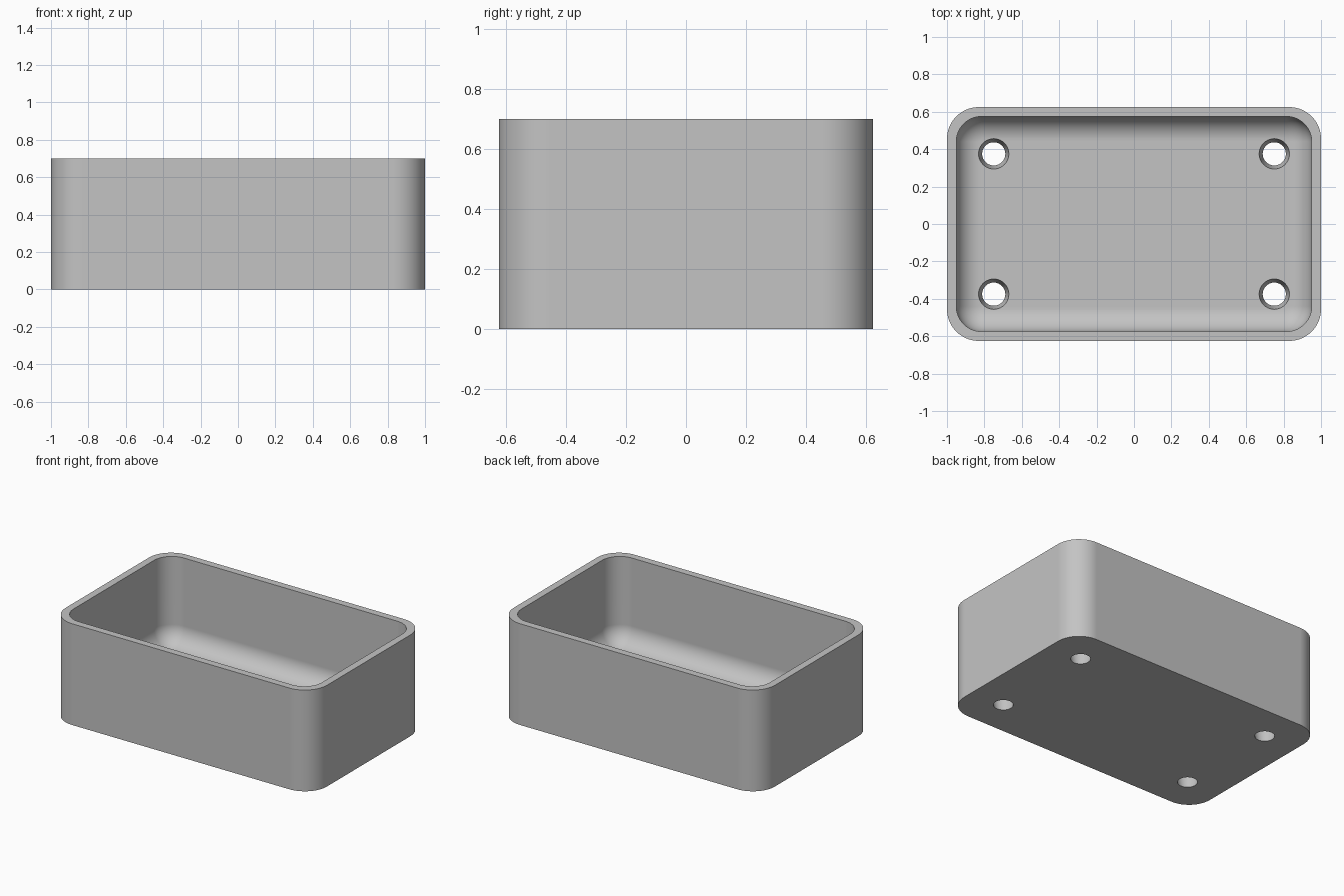
import bpy, bmesh, math

old = bpy.data.objects.get("Cube")
if old:
    bpy.data.objects.remove(old, do_unlink=True)

HALF_X, HALF_Y, HEIGHT = 1.0, 0.625, 0.7
WALL, FLOOR = 0.05, 0.1
OUTER_R, INNER_R, FILLET = 0.17, 0.135, 0.13
SEGS = 14

grey = bpy.data.materials.new("plain grey")
grey.use_nodes = True
colour = (0.55, 0.55, 0.55, 1)
grey.diffuse_color = colour
grey.node_tree.nodes["Principled BSDF"].inputs["Base Color"].default_value = colour


def rounded_ring(bm, inset, radius, z):
    """Ring of vertices around a rounded rectangle."""
    hx, hy = HALF_X - inset - radius, HALF_Y - inset - radius
    ring = []
    for i, (sx, sy) in enumerate([(1, 1), (-1, 1), (-1, -1), (1, -1)]):
        for s in range(SEGS + 1):
            a = math.pi / 2 * (i + s / SEGS)
            ring.append(bm.verts.new((sx * hx + radius * math.cos(a),
                                      sy * hy + radius * math.sin(a), z)))
    return ring


# Box shell: outer wall, rim, inner wall and filleted floor
bm = bmesh.new()
rings = [rounded_ring(bm, 0, OUTER_R, 0),
         rounded_ring(bm, 0, OUTER_R, HEIGHT),
         rounded_ring(bm, WALL, INNER_R, HEIGHT)]
for s in range(SEGS + 1):
    a = math.pi / 2 * s / SEGS
    inset = FILLET * (1 - math.cos(a))
    rings.append(rounded_ring(bm, WALL + inset, INNER_R - inset,
                              FLOOR + FILLET * (1 - math.sin(a))))
for low, high in zip(rings, rings[1:]):
    for i in range(len(low)):
        j = (i + 1) % len(low)
        bm.faces.new((low[i], low[j], high[j], high[i]))
bm.faces.new(rings[0][::-1])
bm.faces.new(rings[-1])
bmesh.ops.recalc_face_normals(bm, faces=bm.faces[:])
mesh = bpy.data.meshes.new("box_shell")
bm.to_mesh(mesh)
bm.free()
box = bpy.data.objects.new("box_shell", mesh)
bpy.context.collection.objects.link(box)
mesh.materials.append(grey)

# Tapered screw holes through the floor, wider at the top
TOP_R, BOTTOM_R, MARGIN = 0.081, 0.062, 0.02
slope = (TOP_R - BOTTOM_R) / FLOOR
cutters = []
for x in (-0.75, 0.75):
    for y in (-0.375, 0.375):
        bpy.ops.mesh.primitive_cone_add(
            vertices=40, radius1=BOTTOM_R - slope * MARGIN,
            radius2=TOP_R + slope * MARGIN, depth=FLOOR + 2 * MARGIN,
            location=(x, y, FLOOR / 2))
        cutter = bpy.context.object
        cutter.name = "hole_cutter"
        cutter.hide_render = True
        cutter.data.materials.append(grey)
        mod = box.modifiers.new("screw_hole", 'BOOLEAN')
        mod.operation = 'DIFFERENCE'
        mod.solver = 'EXACT'
        mod.object = cutter
        cutters.append(cutter)

bpy.ops.object.select_all(action='DESELECT')
box.select_set(True)
bpy.context.view_layer.objects.active = box
for mod in list(box.modifiers):
    bpy.ops.object.modifier_apply(modifier=mod.name)
for cutter in cutters:
    bpy.data.objects.remove(cutter, do_unlink=True)

# Smooth curves with crisp rims
bpy.ops.object.shade_smooth_by_angle(angle=math.radians(30))
weighted = box.modifiers.new("even_shading", 'WEIGHTED_NORMAL')
weighted.keep_sharp = True
